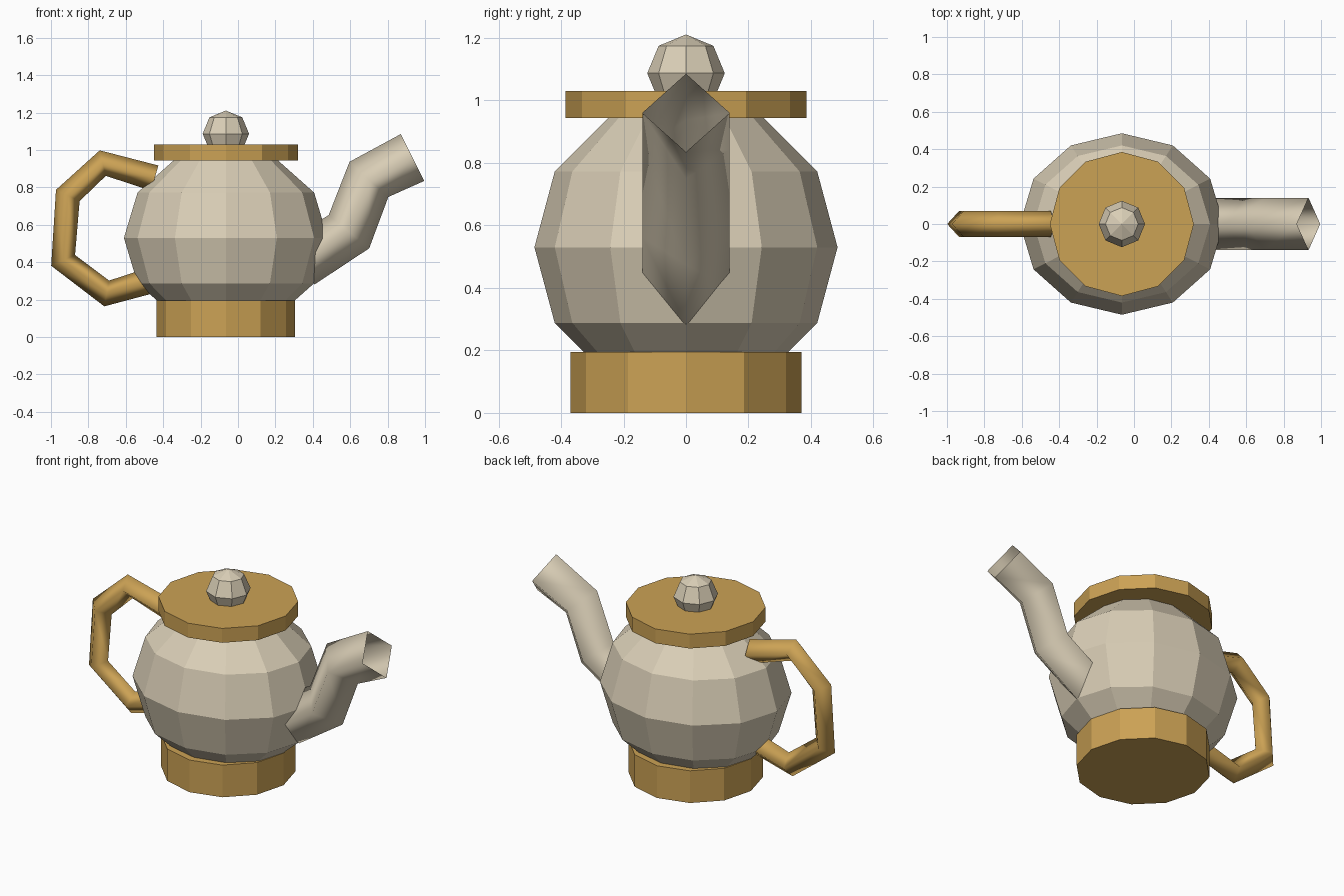
import bpy, bmesh, math
from mathutils import Vector, Matrix

if "Cube" in bpy.data.objects:
    bpy.data.objects.remove(bpy.data.objects["Cube"])

CX = -0.065  # x of the pot's vertical axis


def material(name, rgb):
    m = bpy.data.materials.new(name)
    m.diffuse_color = (*rgb, 1)
    m.use_nodes = True
    m.node_tree.nodes["Principled BSDF"].inputs["Base Color"].default_value = m.diffuse_color
    return m


cream = material("cream", (0.70, 0.62, 0.47))
gold = material("gold", (0.60, 0.36, 0.09))


def add_object(name, bm, mat, smooth=False):
    bmesh.ops.recalc_face_normals(bm, faces=bm.faces)
    for f in bm.faces:
        f.smooth = smooth
    me = bpy.data.meshes.new(name)
    bm.to_mesh(me)
    bm.free()
    me.materials.append(mat)
    ob = bpy.data.objects.new(name, me)
    bpy.context.collection.objects.link(ob)
    return ob


def disc(name, radius, z0, z1, mat):
    bm = bmesh.new()
    bmesh.ops.create_cone(bm, cap_ends=True, segments=12, radius1=radius, radius2=radius,
                          depth=z1 - z0, matrix=Matrix.Translation((CX, 0, (z0 + z1) / 2)))
    return add_object(name, bm, mat)


def ball(name, segments, rings, scale, z, mat):
    bm = bmesh.new()
    bmesh.ops.create_uvsphere(bm, u_segments=segments, v_segments=rings, radius=1,
                              matrix=Matrix.Translation((CX, 0, z)) @ Matrix.Diagonal((*scale, 1)))
    return add_object(name, bm, mat)


def tube(name, path, radius, mat):
    """Open four-sided tube swept along an (x, z) path."""
    bm = bmesh.new()
    pts = [Vector((x, 0, z)) for x, z in path]
    side = Vector((0, 1, 0))
    loops = []
    for i, p in enumerate(pts):
        before = (p - pts[i - 1]).normalized() if i else Vector()
        after = (pts[i + 1] - p).normalized() if i < len(pts) - 1 else Vector()
        up = (before + after).normalized().cross(side)
        loops.append([bm.verts.new(p + d * radius) for d in (up, side, -up, -side)])
    for a, b in zip(loops, loops[1:]):
        for k in range(4):
            n = (k + 1) % 4
            bm.faces.new((a[k], a[n], b[n], b[k]))
    ob = add_object(name, bm, mat, smooth=True)
    # make sure the open tube faces outward
    f = ob.data.polygons[0]
    if f.normal.dot(f.center - (pts[0] + pts[1]) / 2) < 0:
        ob.data.flip_normals()
    return ob


# Pot
disc("base", 0.37, 0, 0.195, gold)
ball("body", 12, 6, (0.545, 0.485, 0.485), 0.53, cream)

# Lid and knob
disc("lid", 0.385, 0.943, 1.03, gold)
ball("knob", 8, 4, (0.124, 0.124, 0.124), 1.087, cream)

# Spout and handle
tube("spout", [(0.335, 0.40), (0.593, 0.563), (0.70, 0.843), (0.933, 0.96)], 0.14, cream)
tube("handle", [(-0.445, 0.85), (-0.723, 0.93), (-0.91, 0.757), (-0.935, 0.41),
                (-0.702, 0.233), (-0.44, 0.31)], 0.07, gold)
